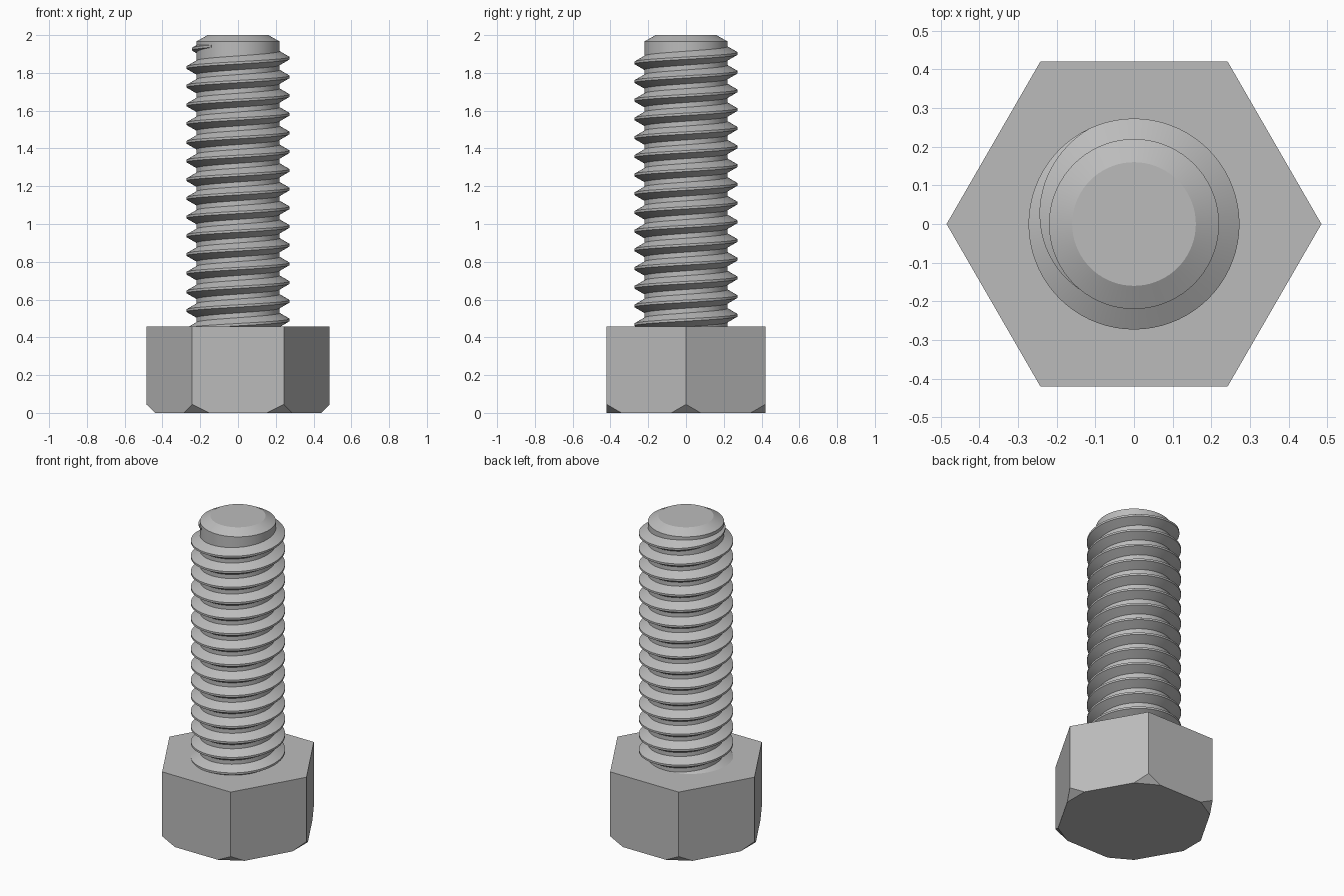
import bpy
import bmesh
from math import cos, sin, pi, radians
from mathutils import Vector

default = bpy.data.objects.get("Cube")
if default:
    bpy.data.objects.remove(default, do_unlink=True)

# Main dimensions
HEIGHT = 2.0
HEAD_HEIGHT = 0.457
HEAD_RADIUS = 0.485
HEAD_CHAMFER = 0.045
CORE_RADIUS = 0.22
CREST_RADIUS = 0.273
TIP_RADIUS = 0.16
TIP_CHAMFER = 0.033
PITCH = 0.099
SEGMENTS = 72

steel = bpy.data.materials.new("plain_steel_grey")
steel.use_nodes = True
colour = (0.5, 0.5, 0.5, 1.0)
steel.diffuse_color = colour
steel.node_tree.nodes["Principled BSDF"].inputs["Base Color"].default_value = colour


def finish(bm, name, smooth):
    """Turn a bmesh into a named, shaded object."""
    bmesh.ops.recalc_face_normals(bm, faces=bm.faces)
    mesh = bpy.data.meshes.new(name)
    bm.to_mesh(mesh)
    bm.free()
    mesh.materials.append(steel)
    obj = bpy.data.objects.new(name, mesh)
    bpy.context.collection.objects.link(obj)
    if smooth:
        bpy.ops.object.select_all(action='DESELECT')
        obj.select_set(True)
        bpy.context.view_layer.objects.active = obj
        bpy.ops.object.shade_smooth_by_angle(angle=radians(25))
    return obj


def ring(bm, radius, z, sides):
    return [bm.verts.new((radius * cos(2 * pi * i / sides),
                          radius * sin(2 * pi * i / sides), z))
            for i in range(sides)]


def stack(bm, levels, sides):
    """Closed solid through a list of (radius, z) rings."""
    rings = [ring(bm, r, z, sides) for r, z in levels]
    for low, high in zip(rings, rings[1:]):
        for i in range(sides):
            j = (i + 1) % sides
            bm.faces.new((low[i], low[j], high[j], high[i]))
    bm.faces.new(rings[0][::-1])
    bm.faces.new(rings[-1])


# Hexagonal head, with each lower corner cut by a slanted plane
bm = bmesh.new()
stack(bm, [(HEAD_RADIUS, 0), (HEAD_RADIUS, HEAD_HEIGHT)], 6)
for k in range(6):
    out = Vector((cos(k * pi / 3), sin(k * pi / 3), 0))
    bmesh.ops.bisect_plane(
        bm, geom=bm.verts[:] + bm.edges[:] + bm.faces[:],
        plane_co=out * (HEAD_RADIUS - HEAD_CHAMFER),
        plane_no=out - Vector((0, 0, 1)), clear_outer=True)
    bmesh.ops.holes_fill(bm, edges=[e for e in bm.edges if e.is_boundary], sides=0)
finish(bm, "hex_head", False)

# Shank core with a chamfered tip
bm = bmesh.new()
stack(bm, [(CORE_RADIUS, HEAD_HEIGHT - 0.02),
           (CORE_RADIUS, HEIGHT - TIP_CHAMFER),
           (TIP_RADIUS, HEIGHT)], SEGMENTS)
finish(bm, "shank_core", True)

# Right-handed thread: a trapezoid swept up a helix, fading out near the tip
bm = bmesh.new()
TOP_Z = 1.878
FADE_START, FADE_END = radians(115), radians(230)
first = int(-14.9 * SEGMENTS)
last = round(FADE_END / (2 * pi) * SEGMENTS)
base_radius = CORE_RADIUS - 0.003
previous = None
for step in range(first, last + 1):
    angle = 2 * pi * step / SEGMENTS
    z = TOP_Z + PITCH * step / SEGMENTS
    fade = min(1.0, max(0.02, (FADE_END - angle) / (FADE_END - FADE_START)))
    crest = CORE_RADIUS + (CREST_RADIUS - CORE_RADIUS) * fade
    half_crest = PITCH / 16
    half_base = half_crest + (crest - base_radius) * 0.577
    profile = [(base_radius, -half_base), (crest, -half_crest),
               (crest, half_crest), (base_radius, half_base)]
    section = [bm.verts.new((r * cos(angle), r * sin(angle), z + dz))
               for r, dz in profile]
    if previous:
        for i in range(4):
            j = (i + 1) % 4
            bm.faces.new((previous[i], previous[j], section[j], section[i]))
    else:
        bm.faces.new(section)
    previous = section
bm.faces.new(previous[::-1])
finish(bm, "screw_thread", True)
